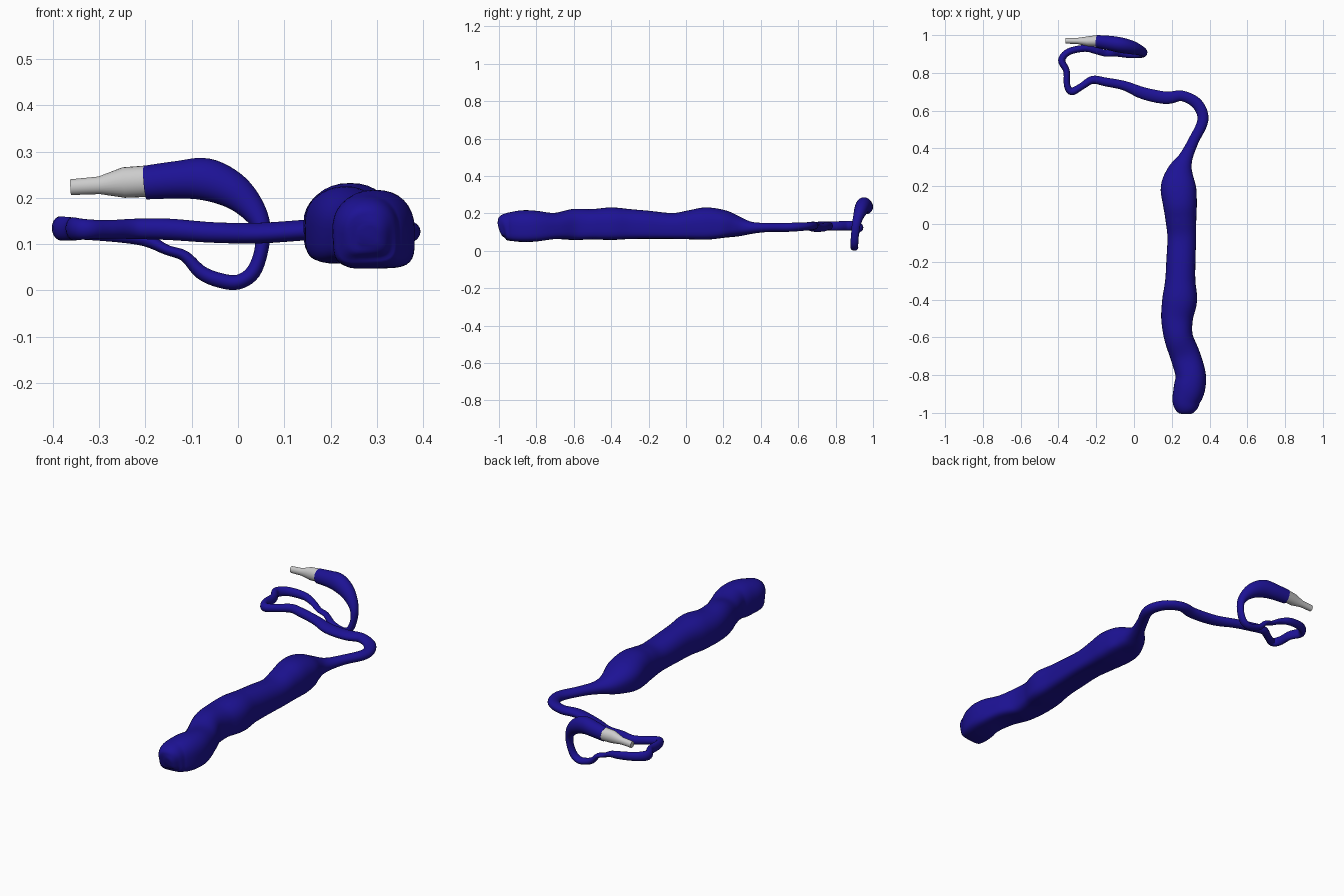
import bpy, bmesh, math
from mathutils import Vector

# Stations: x, y, z, half width, half height
body = [
    (.28, -1.0, .12, .02, .02), (.28, -.993, .122, .042, .045), (.278, -.97, .128, .064, .068),
    (.278, -.93, .13, .075, .078), (.293, -.87, .132, .083, .085), (.3, -.8, .132, .08, .082),
    (.272, -.7, .133, .079, .07), (.236, -.6, .141, .076, .083), (.228, -.5, .142, .084, .081),
    (.242, -.4, .145, .092, .087), (.245, -.3, .143, .08, .08), (.248, -.2, .139, .077, .075),
    (.253, -.07, .133, .076, .069), (.248, .03, .14, .082, .079), (.243, .11, .146, .09, .086),
    (.235, .2, .143, .093, .075), (.245, .28, .13, .068, .053), (.273, .35, .123, .038, .032),
]
hose = [
    (.315, .44, .125, .028, .024), (.365, .55, .126, .029, .024), (.335, .635, .13, .03, .022),
    (.255, .678, .134, .028, .022), (.17, .668, .132, .033, .022), (.05, .692, .124, .032, .022),
    (-.05, .732, .125, .025, .022), (-.15, .752, .132, .023, .023), (-.22, .763, .133, .021, .022),
    (-.28, .727, .132, .018, .02), (-.33, .702, .132, .02, .022), (-.354, .735, .133, .017, .025),
    (-.357, .81, .133, .017, .025), (-.383, .867, .134, .019, .026), (-.345, .912, .133, .018, .023),
    (-.26, .93, .124, .018, .02),
]
loop = [
    (-.2, .917, .11, .018, .015), (-.155, .905, .088, .018, .011), (-.115, .905, .074, .018, .012),
    (-.08, .903, .039, .018, .015), (-.04, .9, .022, .02, .016), (0, .9, .018, .021, .016),
    (.033, .9, .04, .021, .016), (.051, .904, .09, .021, .015), (.05, .91, .14, .023, .02),
    (.025, .922, .183, .028, .03), (-.015, .935, .218, .036, .04), (-.07, .947, .24, .04, .046),
    (-.13, .958, .239, .038, .041), (-.2, .967, .233, .033, .037),
]
nozzle = [
    (-.195, .969, .236, .031, .034), (-.247, .967, .233, .026, .033),
    (-.3, .969, .227, .016, .019), (-.362, .97, .223, .015, .017),
]


def resample(st, steps):
    """Catmull-Rom interpolation of the stations."""
    pts = [st[0]] + st + [st[-1]]
    out = []
    for i in range(1, len(pts) - 2):
        for k in range(steps):
            t = k / steps
            out.append([.5 * (2 * b + (c - a) * t + (2*a - 5*b + 4*c - d) * t*t
                              + (3*b - a - 3*c + d) * t**3)
                        for a, b, c, d in zip(*pts[i - 1:i + 3])])
    return out + [list(st[-1])]


def sweep(name, st, sides, color=None, flat=False):
    bm = bmesh.new()
    ps = [Vector(s[:3]) for s in st]
    up, rings = Vector((0, 0, 1)), []
    for i, s in enumerate(st):
        t = (ps[min(i + 1, len(ps) - 1)] - ps[max(i - 1, 0)]).normalized()
        up = (up - t * up.dot(t)).normalized()
        side = t.cross(up)
        # the bag part has a flattened underside that blends into the round hose
        f = min(1, max(0, (.38 - s[1]) / .15)) if flat else 0
        ring = []
        for k in range(sides):
            a = 2 * math.pi * k / sides
            c, n = math.cos(a), math.sin(a)
            e = 1 - (.55 * f if n < 0 else .1 * f)
            u = math.copysign(abs(c) ** e, c)
            v = math.copysign(abs(n) ** e, n)
            ring.append(bm.verts.new(ps[i] + side * u * s[3] + up * v * s[4]))
        rings.append(ring)
    for a, b in zip(rings, rings[1:]):
        for k in range(sides):
            j = (k + 1) % sides
            bm.faces.new((a[k], a[j], b[j], b[k]))
    bm.faces.new(rings[0])
    bm.faces.new(rings[-1])
    bmesh.ops.recalc_face_normals(bm, faces=bm.faces)
    me = bpy.data.meshes.new(name)
    bm.to_mesh(me)
    bm.free()
    ob = bpy.data.objects.new(name, me)
    bpy.context.collection.objects.link(ob)
    if color:
        mat = bpy.data.materials.new(name)
        mat.diffuse_color = color
        me.materials.append(mat)
    bpy.ops.object.select_all(action='DESELECT')
    ob.select_set(True)
    bpy.context.view_layer.objects.active = ob
    bpy.ops.object.shade_smooth_by_angle(angle=math.radians(50))
    return ob


# Blue bag and hose as one continuous skin
sweep("bag_and_hose", resample(body + hose + loop, 5), 32, (.012, .006, .3, 1), flat=True)
# Grey mouth nozzle
sweep("nozzle", nozzle, 24)
